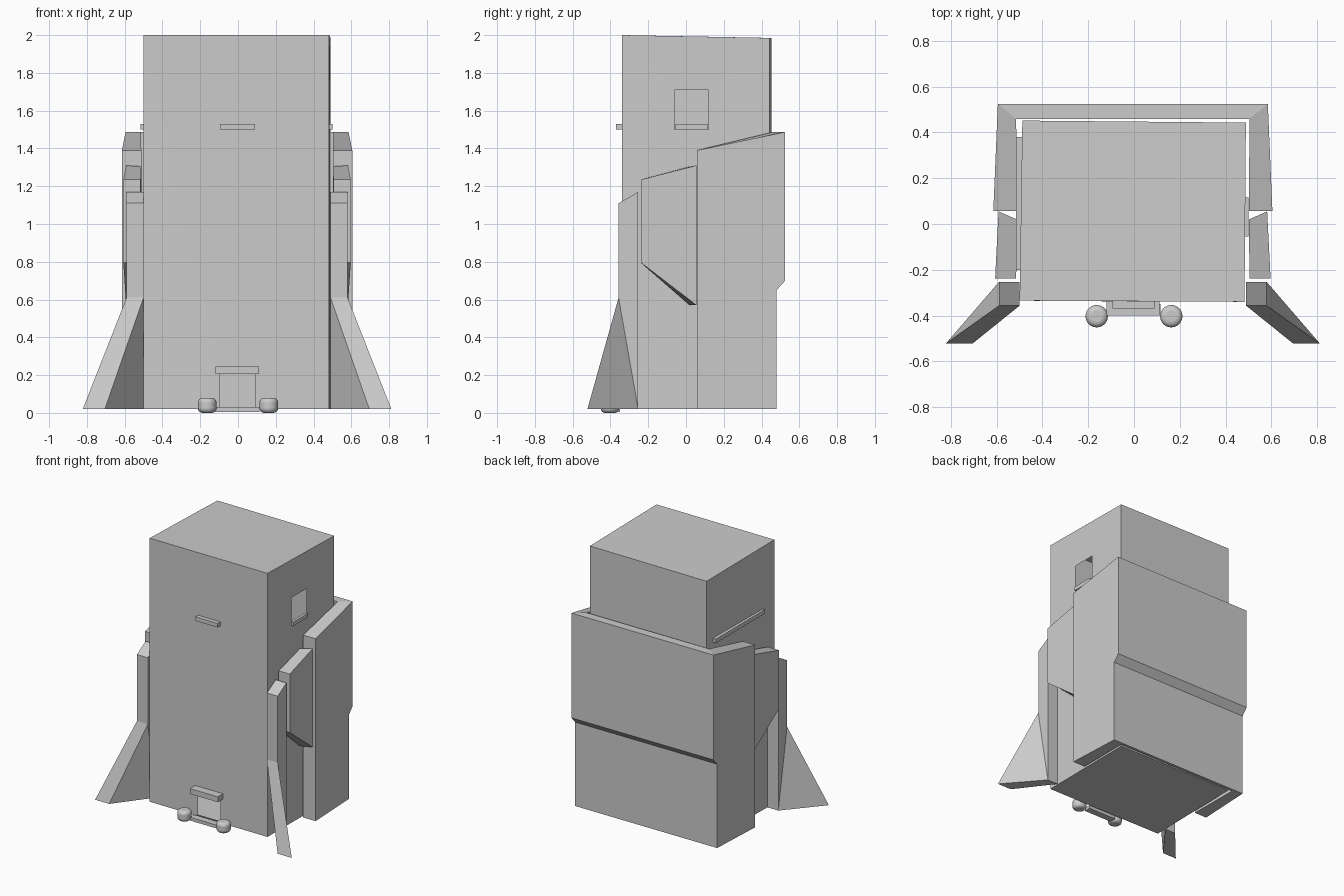
import bpy, bmesh

if "Cube" in bpy.data.objects:
    bpy.data.objects.remove(bpy.data.objects["Cube"])

CX = -0.005  # mirror plane of the tower


def make(name, verts, faces):
    bm = bmesh.new()
    vs = [bm.verts.new(v) for v in verts]
    for f in faces:
        bm.faces.new([vs[i] for i in f])
    bmesh.ops.recalc_face_normals(bm, faces=bm.faces)
    me = bpy.data.meshes.new(name)
    bm.to_mesh(me)
    bm.free()
    ob = bpy.data.objects.new(name, me)
    bpy.context.collection.objects.link(ob)
    return ob


HEX = [(0, 1, 2, 3), (4, 5, 6, 7), (0, 1, 5, 4), (1, 2, 6, 5), (2, 3, 7, 6), (3, 0, 4, 7)]


def box(name, x0, x1, y0, y1, z0, z1):
    plan = [(x0, y0), (x1, y0), (x1, y1), (x0, y1)]
    return make(name, [(x, y, z) for z in (z0, z1) for x, y in plan], HEX)


def both_sides(name, verts, faces):
    for side, s in (("right", 1), ("left", -1)):
        make(f"{name}_{side}", [(CX + s * (x - CX), y, z) for x, y, z in verts], faces)


# Hollow tower shell with an open doorway (front) and window (right)
plan = [(-0.5, -0.335), (0.483, -0.34), (0.489, 0.443), (-0.488, 0.452)]
tops = [2.0, 2.0, 1.985, 1.985]
tower = [(x, y, 0.02) for x, y in plan] + [(x, y, z) for (x, y), z in zip(plan, tops)]
door = [(x, -0.338, z) for x, z in ((-0.095, 0.03), (0.09, 0.03), (0.09, 0.21), (-0.095, 0.21))]
window = [(0.485, y, z) for y, z in ((-0.06, 1.5), (0.12, 1.5), (0.12, 1.71), (-0.06, 1.71))]
faces = [HEX[0], HEX[1], HEX[4], HEX[5]]
for outer, start in (((0, 1, 5, 4), 8), ((1, 2, 6, 5), 12)):
    for i in range(4):
        j = (i + 1) % 4
        faces.append((outer[i], outer[j], start + j, start + i))
make("tower_shell", tower + door + window, faces)

# Ledges, lintel and doorstep
box("front_ledge", -0.095, 0.09, -0.37, -0.33, 1.5, 1.53)
box("right_window_sill", 0.48, 0.5, -0.055, 0.115, 1.5, 1.53)
box("left_ledge", -0.515, -0.49, -0.2, 0.38, 1.5, 1.53)
box("door_lintel", -0.12, 0.112, -0.4, -0.335, 0.205, 0.245)
box("doorstep", -0.12, 0.115, -0.4, -0.35, 0.005, 0.03)

# U-shaped rear buttress wall, lofted through four levels
rings = []
for level, back in ((0.02, 0.48), (0.65, 0.48), (0.70, 0.525), (None, 0.525)):
    half = [(0.507, 0.057, 1.39), (0.61, 0.057, 1.39), (0.59, back, 1.487), (0.51, 0.46, 1.487)]
    half = [(x, y, z if level is None else level) for x, y, z in half]
    rings.append(half + [(-x, y, z) for x, y, z in half])
verts = [(x + CX, y, z) for ring in rings for x, y, z in ring]
loop = [0, 1, 2, 6, 5, 4, 7, 3]
faces = []
for lv in range(3):
    for i in range(8):
        a, b = loop[i] + lv * 8, loop[(i + 1) % 8] + lv * 8
        faces.append((a, b, b + 8, a + 8))
for o in (0, 24):
    for cap in ((0, 1, 2, 3), (3, 2, 6, 7), (7, 6, 5, 4)):
        faces.append([i + o for i in cap])
make("rear_buttress", verts, faces)

# Middle side buttresses with sloping undersides
both_sides("middle_buttress", [
    (0.505, -0.238, 0.795), (0.597, -0.238, 0.795), (0.582, 0.055, 0.57), (0.502, 0.02, 0.57),
    (0.505, -0.238, 1.235), (0.597, -0.238, 1.235), (0.582, 0.055, 1.31), (0.502, 0.02, 1.305)], HEX)

# Front buttresses with flared feet
verts = []
for x, foot in ((0.49, 0.695), (0.58, 0.812)):
    verts += [(x, -0.357, 1.11), (x, -0.253, 1.17), (x, -0.253, 0.02),
              (foot, -0.522, 0.02), (x, -0.357, 0.61)]
faces = [(0, 1, 2, 4), (4, 2, 3), (5, 6, 7, 9), (9, 7, 8)]
faces += [(i, (i + 1) % 5, (i + 1) % 5 + 5, i + 5) for i in range(5)]
both_sides("front_buttress", verts, faces)

# Rounded shrubs beside the door
for side, x in (("left", -0.163), ("right", 0.163)):
    bpy.ops.mesh.primitive_cylinder_add(vertices=24, radius=0.049, depth=0.08, location=(x, -0.403, 0.04))
    shrub = bpy.context.object
    shrub.name = f"{side}_shrub"
    bev = shrub.modifiers.new("round", 'BEVEL')
    bev.width = 0.024
    bev.segments = 4
    bev.limit_method = 'ANGLE'
    bev.angle_limit = 0.8
    bpy.ops.object.shade_smooth_by_angle()
